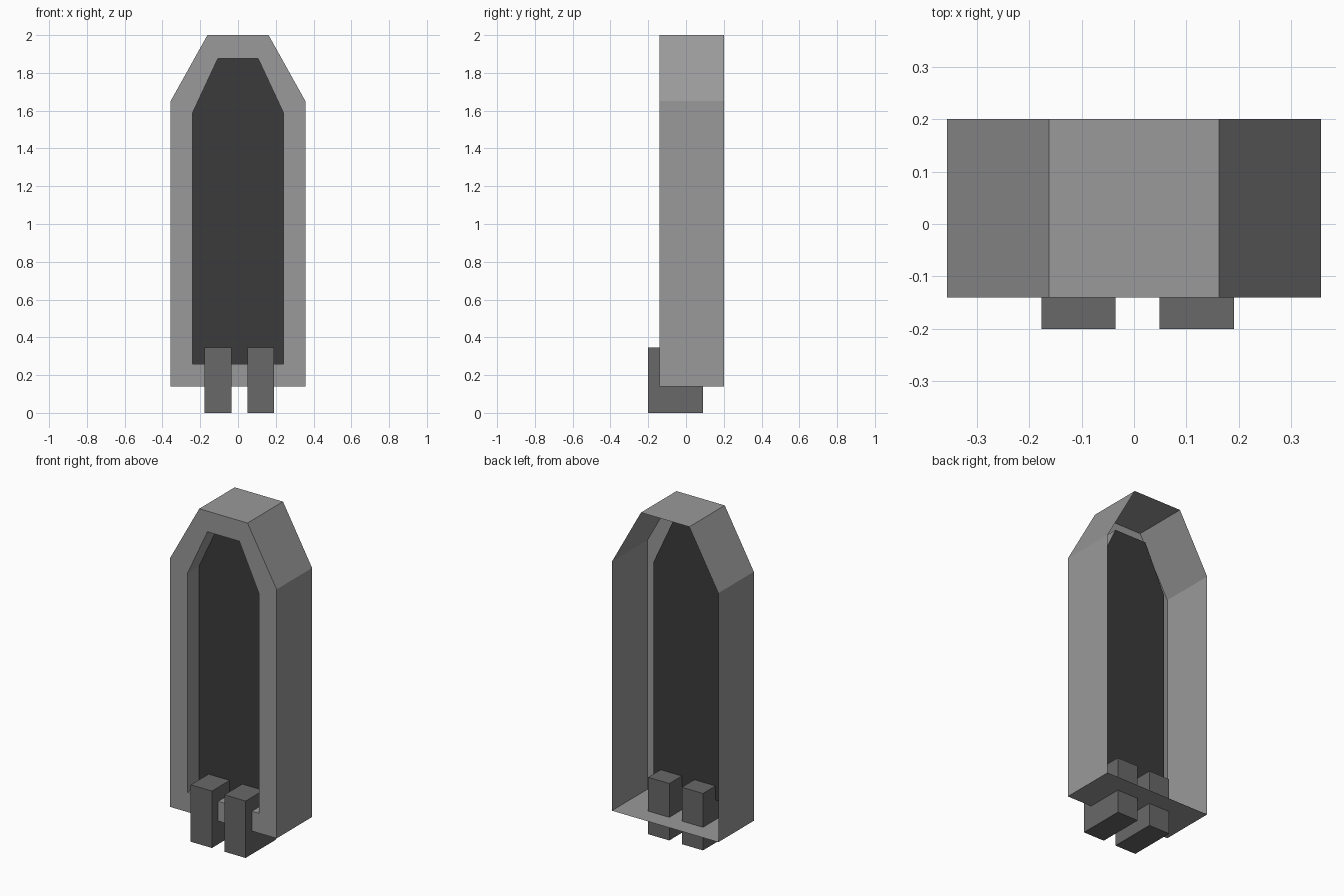
import bpy, bmesh

if "Cube" in bpy.data.objects:
    bpy.data.objects.remove(bpy.data.objects["Cube"])

def material(name, v):
    m = bpy.data.materials.new(name)
    m.diffuse_color = (v, v, v, 1)
    m.use_nodes = True
    m.node_tree.nodes["Principled BSDF"].inputs["Base Color"].default_value = m.diffuse_color
    return m

light_grey = material("light grey", 0.32)
mid_grey = material("mid grey", 0.138)
dark_grey = material("dark grey", 0.044)

def finish(bm, name, mat):
    me = bpy.data.meshes.new(name)
    bm.to_mesh(me)
    bm.free()
    me.materials.append(mat)
    ob = bpy.data.objects.new(name, me)
    bpy.context.collection.objects.link(ob)
    return ob

def outline(side, top, z0, z1, z2):
    # half outline mirrored in x, counter-clockwise seen from the front
    half = [(side, z0), (side, z1), (top, z2)]
    return half + [(-x, z) for x, z in reversed(half)]

outer = outline(0.357, 0.162, 0.14, 1.65, 2.0)
inner = outline(0.24, 0.107, 0.26, 1.59, 1.875)
FRONT, PANEL, BACK = -0.14, -0.03, 0.2

# Open-backed frame: outer walls, front rim and recess walls
bm = bmesh.new()
loops = [[bm.verts.new((x, y, z)) for x, z in pts]
         for pts, y in ((outer, BACK), (outer, FRONT), (inner, FRONT), (inner, PANEL))]
for a, b in zip(loops, loops[1:]):
    for i in range(6):
        j = (i + 1) % 6
        bm.faces.new((a[i], a[j], b[j], b[i]))
finish(bm, "frame", light_grey)

# Recessed panel closing the opening
bm = bmesh.new()
bm.faces.new([bm.verts.new((x, PANEL, z)) for x, z in inner])
finish(bm, "recessed_panel", dark_grey)

# Two block feet that pass through the frame floor and panel
for name, x0, x1 in (("left_foot", -0.177, -0.035), ("right_foot", 0.049, 0.191)):
    bm = bmesh.new()
    bmesh.ops.create_cube(bm, size=1)
    bmesh.ops.scale(bm, vec=(x1 - x0, 0.29, 0.345), verts=bm.verts)
    bmesh.ops.translate(bm, vec=((x0 + x1) / 2, -0.055, 0.1725), verts=bm.verts)
    finish(bm, name, mid_grey)
